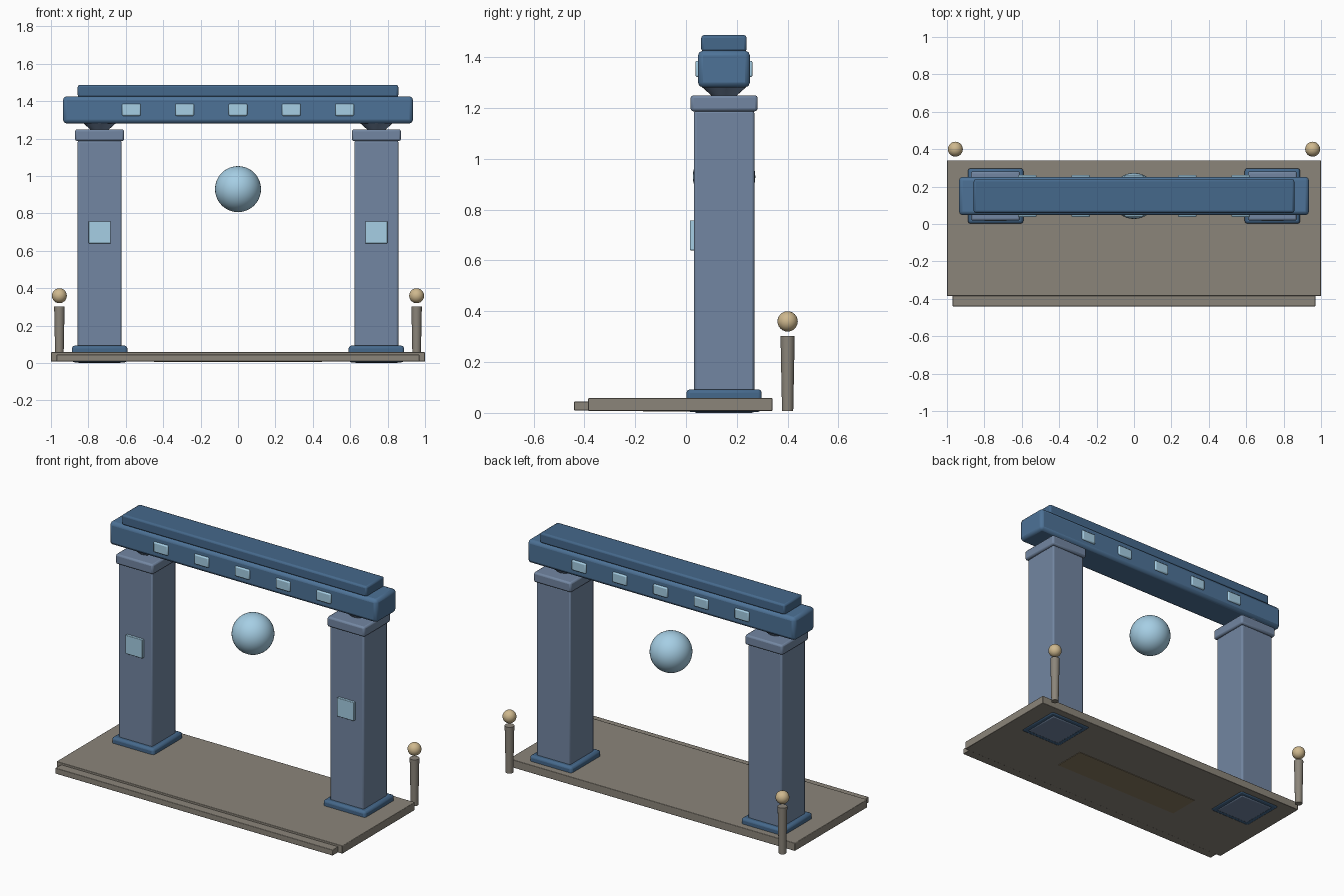
import bpy
from math import radians

if "Cube" in bpy.data.objects:
    bpy.data.objects.remove(bpy.data.objects["Cube"])


def material(name, r, g, b):
    m = bpy.data.materials.new(name)
    m.diffuse_color = (r, g, b, 1)
    m.use_nodes = True
    m.node_tree.nodes["Principled BSDF"].inputs["Base Color"].default_value = m.diffuse_color
    return m


STONE = material("warm_stone", 0.26, 0.235, 0.195)
SLATE = material("slate_blue", 0.17, 0.24, 0.36)
DEEP = material("deep_blue", 0.06, 0.14, 0.26)
BEAM = material("beam_blue", 0.075, 0.17, 0.31)
GLASS = material("pale_blue", 0.38, 0.62, 0.78)
BRASS = material("soft_gold", 0.62, 0.48, 0.27)
PATCH = material("brown_inlay", 0.25, 0.2, 0.12)


def finish(name, mat):
    ob = bpy.context.object
    ob.name = name
    ob.data.materials.append(mat)
    return ob


def box(name, x, y, z, mat, bevel=0.0):
    """Box from (min, max) pairs with optional rounded edges."""
    loc = [(a + b) / 2 for a, b in (x, y, z)]
    bpy.ops.mesh.primitive_cube_add(size=1, location=loc)
    ob = finish(name, mat)
    ob.scale = [b - a for a, b in (x, y, z)]
    bpy.ops.object.transform_apply(location=False, rotation=False, scale=True)
    if bevel:
        mod = ob.modifiers.new("soft_edges", "BEVEL")
        mod.width = bevel
        mod.segments = 2
        bpy.ops.object.shade_smooth_by_angle(angle=radians(30))
    return ob


def ball(name, loc, r, mat, seg=32):
    bpy.ops.mesh.primitive_uv_sphere_add(segments=seg, ring_count=seg // 2, radius=r, location=loc)
    finish(name, mat)
    bpy.ops.object.shade_smooth()


def cone(name, x, y, z0, z1, r0, r1, mat):
    bpy.ops.mesh.primitive_cone_add(vertices=24, radius1=r0, radius2=r1, depth=z1 - z0,
                                    location=(x, y, (z0 + z1) / 2))
    finish(name, mat)
    bpy.ops.object.shade_smooth_by_angle(angle=radians(40))


def around(c, half):
    return (c - half, c + half)


Y = 0.15  # depth of the gate's centre line

# platform, front step and the inlay visible underneath
box("platform", (-1, 1), (-0.385, 0.34), (0.008, 0.058), STONE, 0.003)
box("front_step", (-0.97, 0.97), (-0.44, -0.37), (0.009, 0.045), STONE, 0.003)
box("path_inlay", (-0.45, 0.45), (-0.17, 0.03), (0.005, 0.03), PATCH)

for side, s in (("left", -1), ("right", 1)):
    X = 0.74 * s
    # pillar with foot, cap and bracket
    box(side + "_foot", around(X, 0.148), around(Y, 0.148), (0.004, 0.093), DEEP, 0.014)
    box(side + "_pillar", around(X, 0.118), around(Y, 0.119), (0, 1.19), SLATE, 0.01)
    box(side + "_cap", around(X, 0.131), around(Y, 0.132), (1.187, 1.25), SLATE, 0.011)
    cone(side + "_bracket", X, Y, 1.245, 1.285, 0.045, 0.09, SLATE)
    # glowing front panel
    box(side + "_panel", around(X, 0.059), (0.015, 0.045), around(0.699, 0.059), GLASS, 0.003)
    # lantern post behind the platform
    cone(side + "_post", 0.955 * s, 0.4, 0.008, 0.303, 0.022, 0.028, STONE)
    ball(side + "_post_lamp", (0.955 * s, 0.4, 0.36), 0.04, BRASS, 24)

# crossbeam and ridge
box("crossbeam", (-0.936, 0.936), (0.047, 0.252), (1.281, 1.426), BEAM, 0.02)
box("ridge_beam", (-0.857, 0.857), (0.06, 0.239), (1.422, 1.487), DEEP, 0.011)

# studs on both faces of the beam
for i in range(5):
    x = 0.285 * (i - 2)
    for face, y in (("front", (0.037, 0.06)), ("back", (0.239, 0.262))):
        box(f"{face}_stud_{i + 1}", around(x, 0.05), y, (1.322, 1.386), GLASS, 0.007)

# floating orb
ball("orb", (0, Y, 0.93), 0.123, GLASS, 40)
